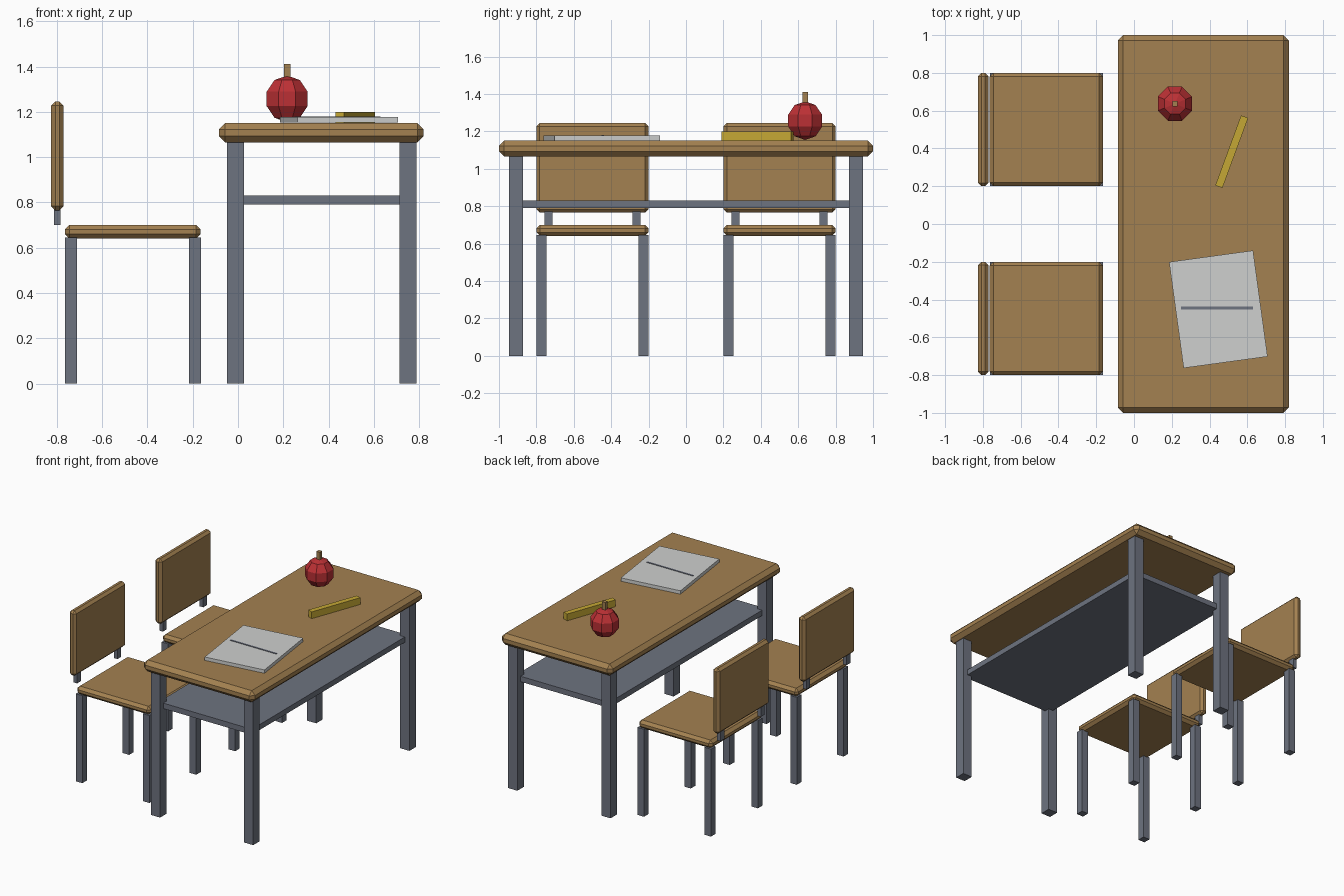
import bpy, bmesh, math
from mathutils import Matrix

if "Cube" in bpy.data.objects:
    bpy.data.objects.remove(bpy.data.objects["Cube"])


def material(name, r, g, b):
    m = bpy.data.materials.new(name)
    m.diffuse_color = (r, g, b, 1)
    m.use_nodes = True
    m.node_tree.nodes["Principled BSDF"].inputs["Base Color"].default_value = m.diffuse_color
    return m


WOOD = material("warm wood", 0.37, 0.22, 0.082)
METAL = material("grey metal", 0.155, 0.172, 0.215)
RED = material("apple red", 0.50, 0.03, 0.035)
YELLOW = material("ruler yellow", 0.56, 0.39, 0.035)
PAPER = material("paper white", 0.62, 0.63, 0.62)


def finish(bm, name, mat):
    mesh = bpy.data.meshes.new(name)
    bm.to_mesh(mesh)
    bm.free()
    mesh.materials.append(mat)
    ob = bpy.data.objects.new(name, mesh)
    bpy.context.collection.objects.link(ob)
    return ob


def box(name, mat, x, y, z, bevel=0, turn=0):
    """Box from (min, max) ranges, with optional chamfer and turn about z."""
    bm = bmesh.new()
    bmesh.ops.create_cube(bm, size=1)
    bmesh.ops.scale(bm, vec=(x[1] - x[0], y[1] - y[0], z[1] - z[0]), verts=bm.verts)
    if bevel:
        bmesh.ops.bevel(bm, geom=bm.edges[:], offset=bevel, segments=1,
                        affect='EDGES', profile=0.5)
    ob = finish(bm, name, mat)
    ob.location = [(a + b) / 2 for a, b in (x, y, z)]
    ob.rotation_euler.z = math.radians(turn)
    return ob


def post(name, cx, cy, size, z):
    h = size / 2
    box(name, METAL, (cx - h, cx + h), (cy - h, cy + h), z)


# Table
box("table_top", WOOD, (-0.085, 0.82), (-1, 1), (1.065, 1.15), 0.028)
box("table_shelf", METAL, (-0.01, 0.75), (-0.91, 0.91), (0.79, 0.83))
for cx in (-0.01, 0.75):
    for cy in (-0.91, 0.91):
        post("table_leg", cx, cy, 0.075, (0, 1.07))

# Two chairs
for cy in (-0.5, 0.5):
    side = (cy - 0.3, cy + 0.3)
    box("chair_seat", WOOD, (-0.765, -0.165), side, (0.64, 0.70), 0.02)
    box("chair_back", WOOD, (-0.825, -0.77), side, (0.765, 1.245), 0.018)
    for dy in (-0.273, 0.273):
        for cx in (-0.737, -0.19):
            post("chair_leg", cx, cy + dy, 0.053, (0, 0.645))
    for dy in (-0.235, 0.235):
        box("back_support", METAL, (-0.812, -0.783),
            (cy + dy - 0.022, cy + dy + 0.022), (0.70, 0.77))

# Apple and stem
bm = bmesh.new()
bmesh.ops.create_uvsphere(bm, u_segments=8, v_segments=5, radius=0.103,
                          matrix=Matrix.Rotation(math.radians(22.5), 4, 'Z'))
finish(bm, "apple", RED).location = (0.217, 0.637, 1.257)
box("apple_stem", WOOD, (0.203, 0.231), (0.623, 0.651), (1.34, 1.41))

# Ruler, paper and the printed line on it
box("ruler", YELLOW, (0.32, 0.715), (0.363, 0.403), (1.15, 1.20), turn=69.8)
box("paper", PAPER, (0.222, 0.671), (-0.735, -0.168), (1.152, 1.177), turn=7.8)
box("paper_line", METAL, (0.25, 0.63), (-0.452, -0.438), (1.175, 1.18))
